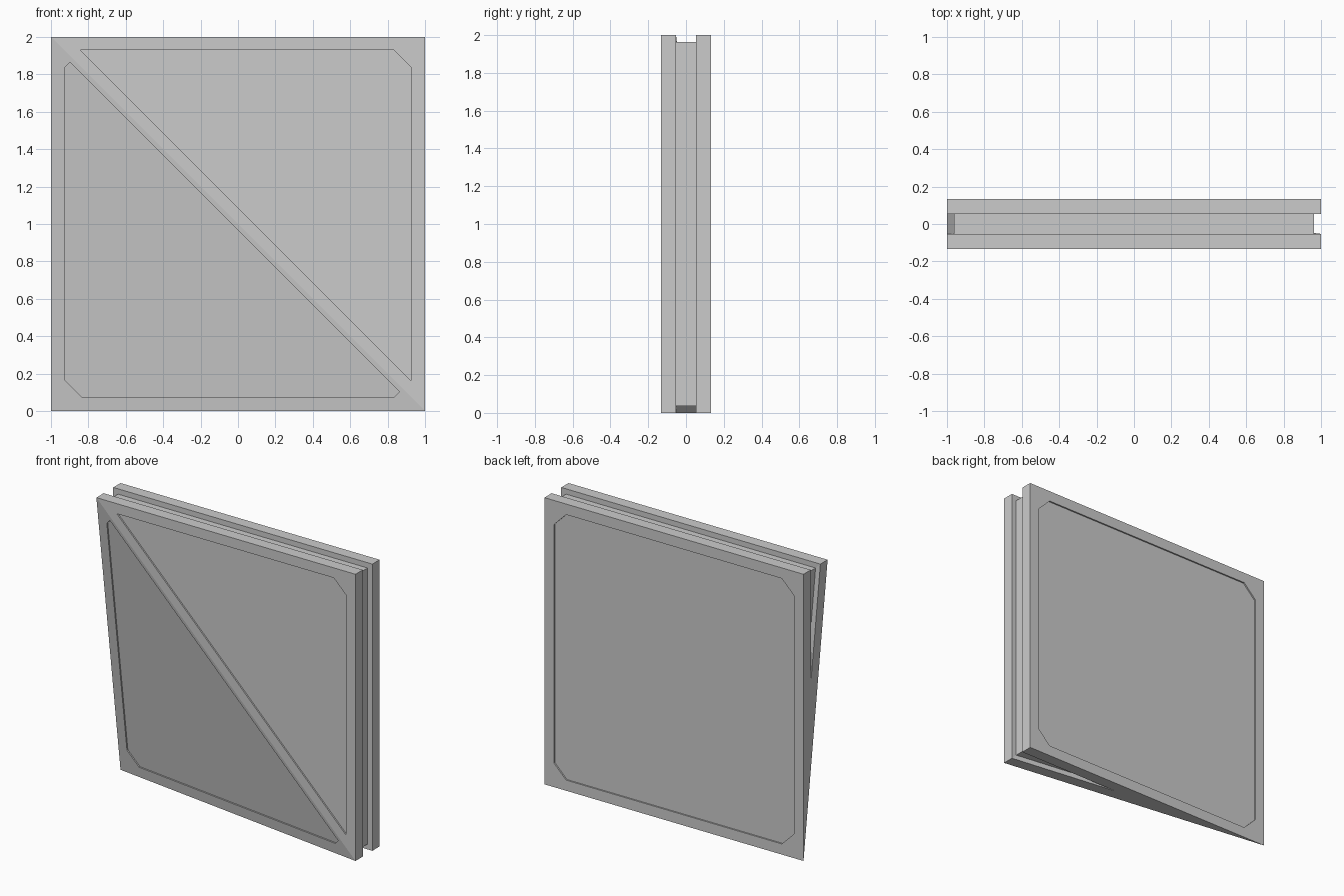
import bpy, bmesh

if "Cube" in bpy.data.objects:
    bpy.data.objects.remove(bpy.data.objects["Cube"])

T = 0.133      # half thickness
G = 0.053      # half width of the edge groove
D = 0.01       # recess depth


def hull(name, points):
    """Convex solid through the given points, with clean flat faces."""
    bm = bmesh.new()
    for p in points:
        bm.verts.new(p)
    bmesh.ops.convex_hull(bm, input=bm.verts[:])
    bmesh.ops.dissolve_limit(bm, angle_limit=0.005, verts=bm.verts[:], edges=bm.edges[:])
    bmesh.ops.recalc_face_normals(bm, faces=bm.faces[:])
    mesh = bpy.data.meshes.new(name)
    bm.to_mesh(mesh)
    bm.free()
    obj = bpy.data.objects.new(name, mesh)
    bpy.context.collection.objects.link(obj)
    return obj


def cut(target, cutter):
    """Subtract the cutter, then remove it."""
    mod = target.modifiers.new("cut", 'BOOLEAN')
    mod.operation, mod.solver, mod.object = 'DIFFERENCE', 'EXACT', cutter
    bpy.context.view_layer.objects.active = target
    bpy.ops.object.modifier_apply(modifier=mod.name)
    bpy.data.objects.remove(cutter)


def slope(x, z):
    """Depth of the slanted lower-left front face."""
    return T - T * (x + 1 + z)


def prism(name, outline, near, far):
    """Solid between two depth functions over an x-z outline."""
    return hull(name, [(x, f(x, z), z) for f in (near, far) for x, z in outline])


# Main panel: square slab with the lower-left front corner pushed to the back face
square = [(-1, 0), (1, 0), (1, 2), (-1, 2)]
panel = hull("wall_panel", [(x, T, z) for x, z in square] + [(x, -T, z) for x, z in square[1:]])

# Groove around the edges, keeping an even plate thickness behind the slanted face
back = [(-1.1, 1.303), (0.303, -0.1), (1.1, -0.1), (1.1, 2.1), (-1.1, 2.1)]
groove = hull("groove_cutter", [(x, G, z) for x, z in back] + [(x, -G, z) for x, z in back[2:]])
core = prism("core_block", [(a * 0.963, 1 + b * 0.963) for a in (-1, 1) for b in (-1, 1)],
             lambda x, z: -0.3, lambda x, z: 0.3)
cut(groove, core)
cut(panel, groove)

# Recessed octagon on the back
octagon = [(sx * a, 1 + sz * b) for sx in (-1, 1) for sz in (-1, 1)
           for a, b in ((0.926, 0.832), (0.832, 0.926))]
cut(panel, prism("back_recess", octagon, lambda x, z: T - D, lambda x, z: T + 0.1))

# Recessed upper triangle on the flat front
upper = [(-0.842, 1.93), (0.832, 1.93), (0.925, 1.837), (0.925, 0.163)]
cut(panel, prism("upper_recess", upper, lambda x, z: -T + D, lambda x, z: -T - 0.1))

# Recessed lower triangle on the slanted front
lower = [(-0.928, 1.836), (-0.899, 1.865), (0.863, 0.103), (0.834, 0.074),
         (-0.834, 0.074), (-0.928, 0.168)]
cut(panel, prism("lower_recess", lower, lambda x, z: slope(x, z) + D,
                 lambda x, z: slope(x, z) - 0.1))
